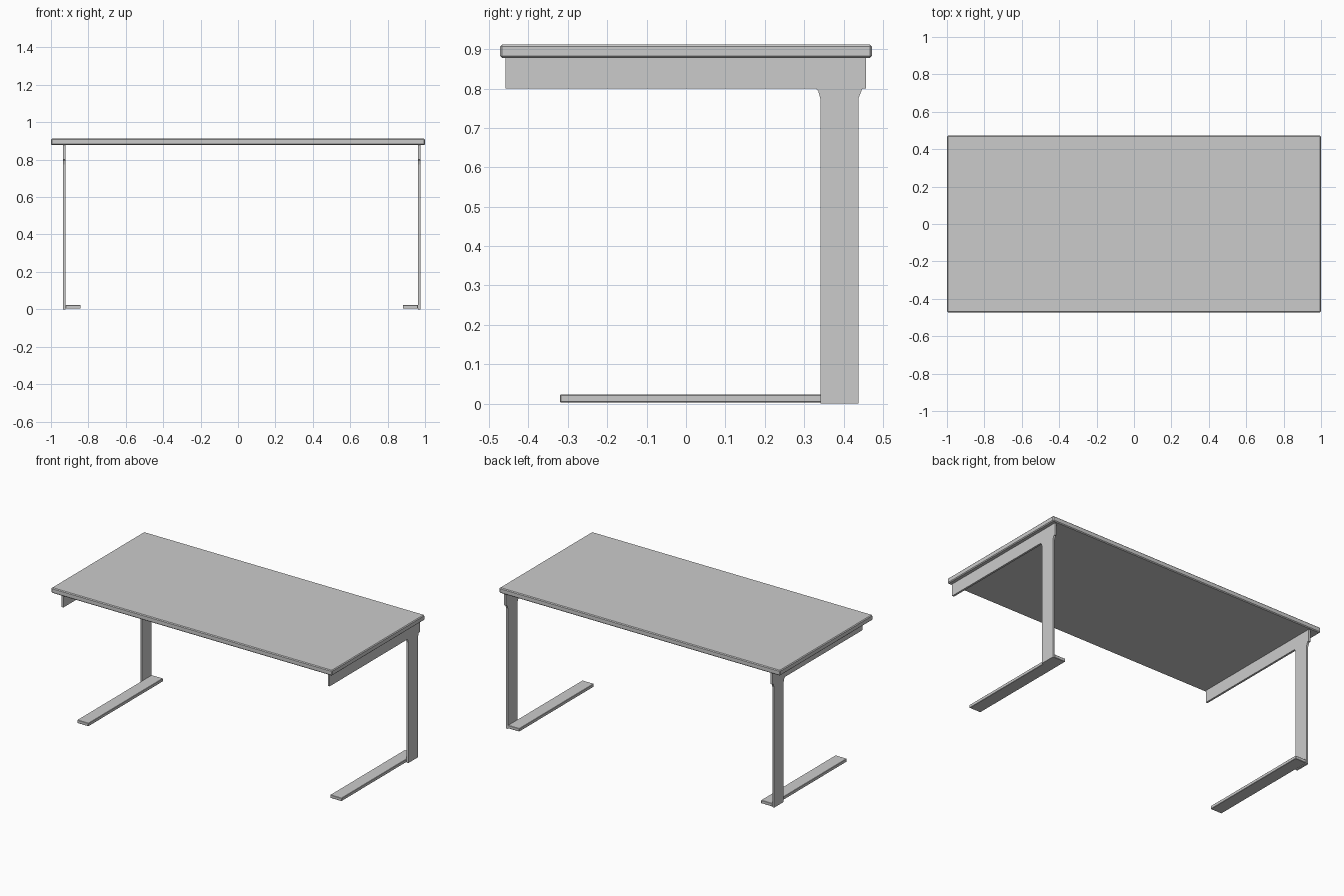
import bpy, bmesh

cube = bpy.data.objects.get("Cube")
if cube:
    bpy.data.objects.remove(cube, do_unlink=True)

# Single grey finish
grey = bpy.data.materials.new("light_grey")
grey.use_nodes = True
grey.diffuse_color = (0.6, 0.6, 0.6, 1)
grey.node_tree.nodes["Principled BSDF"].inputs["Base Color"].default_value = (0.6, 0.6, 0.6, 1)


def extrude_x(name, profile, x0, x1, bevel=0.0):
    """Extrude a (y, z) outline along x from x0 to x1."""
    bm = bmesh.new()
    face = bm.faces.new([bm.verts.new((x0, y, z)) for y, z in profile])
    ext = bmesh.ops.extrude_face_region(bm, geom=[face])
    verts = [g for g in ext["geom"] if isinstance(g, bmesh.types.BMVert)]
    bmesh.ops.translate(bm, verts=verts, vec=(x1 - x0, 0, 0))
    bmesh.ops.recalc_face_normals(bm, faces=bm.faces)
    mesh = bpy.data.meshes.new(name)
    bm.to_mesh(mesh)
    bm.free()
    mesh.materials.append(grey)
    obj = bpy.data.objects.new(name, mesh)
    bpy.context.collection.objects.link(obj)
    if bevel:
        mod = obj.modifiers.new("Bevel", "BEVEL")
        mod.width = bevel
        mod.segments = 1
    return obj


def rect(y0, y1, z0, z1):
    return [(y0, z0), (y1, z0), (y1, z1), (y0, z1)]


# Table top with eased edges
extrude_x("table_top", rect(-0.472, 0.472, 0.878, 0.912), -1.0, 1.0, 0.005)

# Flat side frame: upright flaring into the rail under the top
frame = [(0.341, 0.0), (0.438, 0.0), (0.438, 0.775), (0.448, 0.8), (0.457, 0.8),
         (0.457, 0.878), (-0.459, 0.878), (-0.459, 0.8), (0.329, 0.8),
         (0.336, 0.793), (0.341, 0.775)]

# Each side: outer face position and inward direction
for side, outer, inward in (("right", -0.935, 1), ("left", 0.975, -1)):
    inner = outer + inward * 0.013
    extrude_x(side + "_leg_frame", frame, outer, inner)
    extrude_x(side + "_foot", rect(-0.32, 0.438, 0.003, 0.023),
              inner, outer + inward * 0.094, 0.002)
